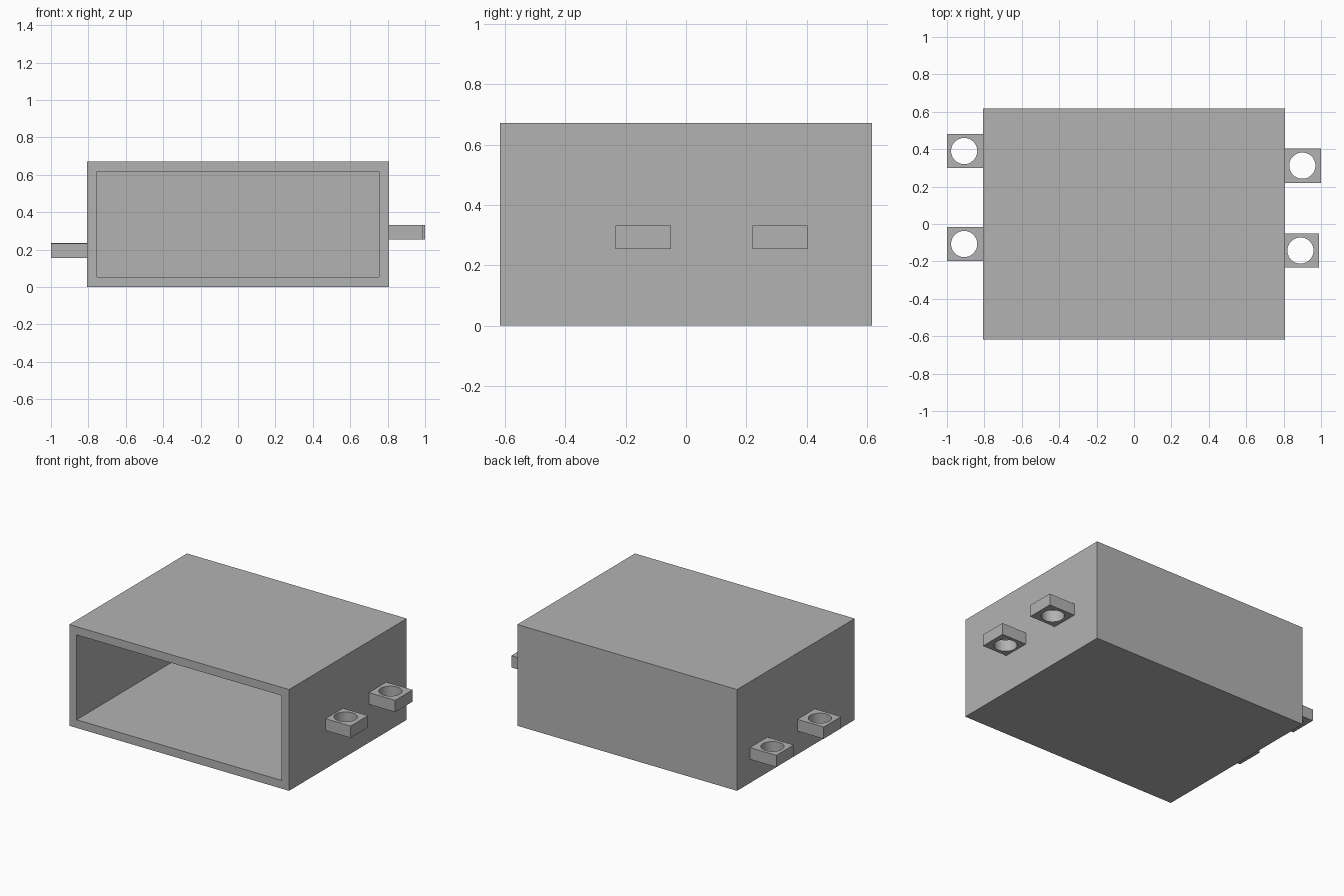
import bpy
import bmesh
from math import cos, sin, tau
from mathutils import Vector

default_cube = bpy.data.objects.get("Cube")
if default_cube:
    bpy.data.objects.remove(default_cube, do_unlink=True)

# One grey for everything
GREY = (0.45, 0.45, 0.45, 1)
grey = bpy.data.materials.new("plain grey")
grey.use_nodes = True
grey.diffuse_color = GREY
grey.node_tree.nodes["Principled BSDF"].inputs["Base Color"].default_value = GREY


def finish(name, bm):
    """Turn a bmesh into a named grey object."""
    bmesh.ops.recalc_face_normals(bm, faces=bm.faces)
    mesh = bpy.data.meshes.new(name)
    bm.to_mesh(mesh)
    bm.free()
    mesh.materials.append(grey)
    obj = bpy.data.objects.new(name, mesh)
    bpy.context.collection.objects.link(obj)
    return obj


def add_loop(bm, points):
    verts = [bm.verts.new(p) for p in points]
    return [bm.edges.new((a, b)) for a, b in zip(verts, verts[1:] + verts[:1])]


# Housing: a box whose front is inset and pushed in to leave even walls
HALF_X, HALF_Y, HEIGHT, WALL = 0.807, 0.617, 0.672, 0.077
bm = bmesh.new()
bmesh.ops.create_cube(bm, size=1)
bmesh.ops.scale(bm, verts=bm.verts, vec=(2 * HALF_X, 2 * HALF_Y, HEIGHT))
bmesh.ops.translate(bm, verts=bm.verts, vec=(0, 0, HEIGHT / 2))
bm.normal_update()
front = min(bm.faces, key=lambda f: f.calc_center_median().y)
bmesh.ops.inset_region(bm, faces=[front], thickness=WALL)
pushed = bmesh.ops.extrude_face_region(bm, geom=[front])
bmesh.ops.delete(bm, geom=[front], context="FACES_ONLY")
inner = [v for v in pushed["geom"] if isinstance(v, bmesh.types.BMVert)]
bmesh.ops.translate(bm, verts=inner, vec=(0, 2 * HALF_Y - WALL, 0))
finish("housing", bm)


# Mounting tabs: rectangular plates with a round through-hole
def mounting_tab(name, side, tip, y, z, hole_x, width=0.183, thick=0.078, radius=0.07):
    bm = bmesh.new()
    root, end, half = side * HALF_X, side * tip, width / 2
    outline = [(root, y - half, z), (end, y - half, z),
               (end, y + half, z), (root, y + half, z)]
    angles = [tau * i / 48 for i in range(48)]
    hole = [(side * hole_x + radius * cos(a), y + radius * sin(a), z) for a in angles]
    edges = add_loop(bm, outline) + add_loop(bm, hole)
    bmesh.ops.triangle_fill(bm, edges=edges, use_beauty=True, normal=Vector((0, 0, 1)))
    raised = bmesh.ops.extrude_face_region(bm, geom=bm.faces[:], use_keep_orig=True)
    top = [v for v in raised["geom"] if isinstance(v, bmesh.types.BMVert)]
    bmesh.ops.translate(bm, verts=top, vec=(0, 0, thick))
    obj = finish(name, bm)
    bpy.ops.object.select_all(action="DESELECT")
    obj.select_set(True)
    bpy.context.view_layer.objects.active = obj
    bpy.ops.object.shade_smooth_by_angle()


mounting_tab("left_front_tab", 1, 0.99, -0.142, 0.254, 0.89)
mounting_tab("left_back_tab", 1, 1.0, 0.312, 0.254, 0.9)
mounting_tab("right_front_tab", -1, 1.0, -0.107, 0.155, 0.908)
mounting_tab("right_back_tab", -1, 1.0, 0.39, 0.157, 0.908)
